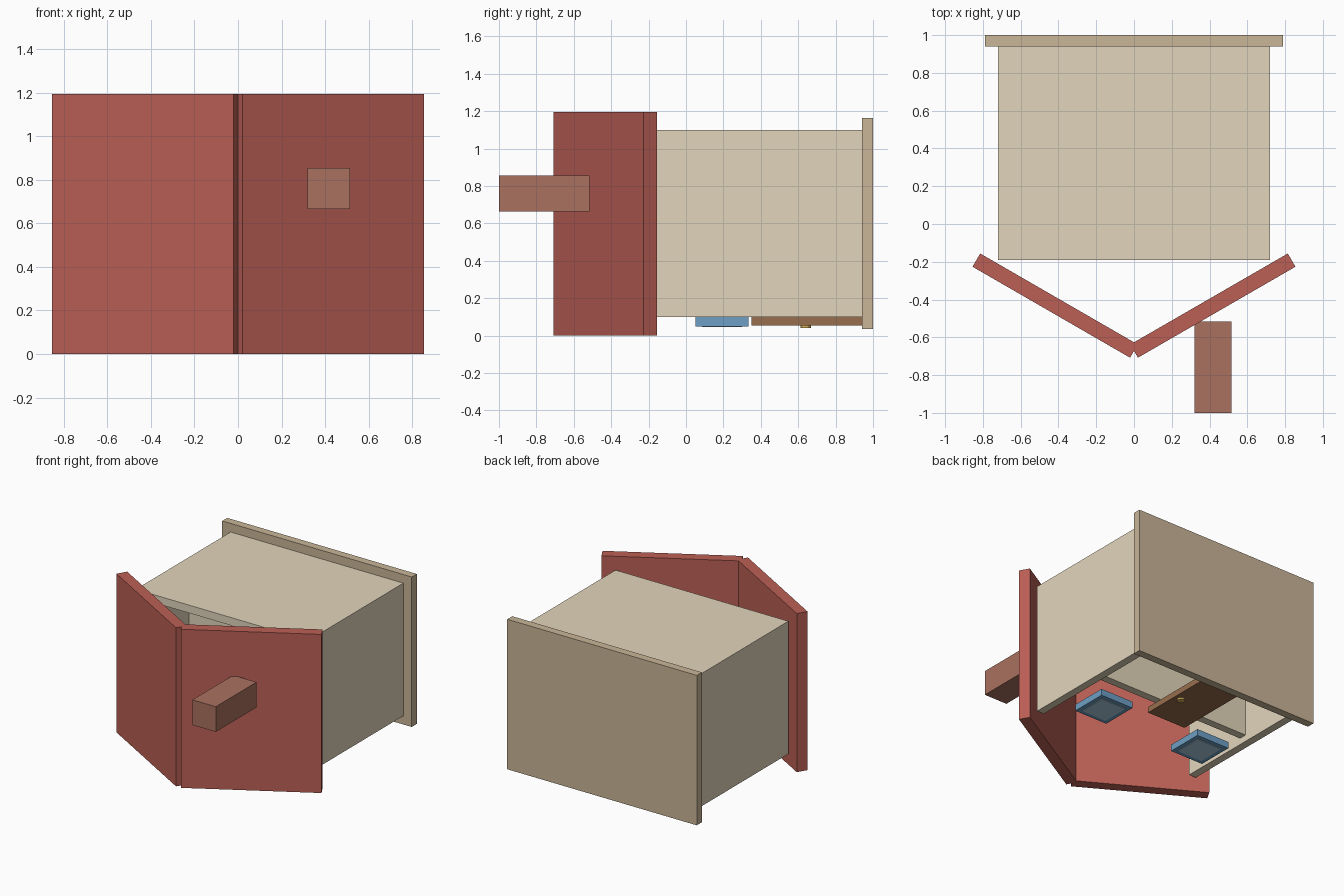
import bpy
from math import radians

if "Cube" in bpy.data.objects:
    bpy.data.objects.remove(bpy.data.objects["Cube"])


def mat(name, r, g, b):
    m = bpy.data.materials.new(name)
    m.diffuse_color = [(c / 255) ** 2.2 for c in (r, g, b)] + [1]
    m.use_nodes = True
    m.node_tree.nodes["Principled BSDF"].inputs["Base Color"].default_value = m.diffuse_color
    return m


wall_mat = mat("cream", 225, 212, 186)
base_mat = mat("tan", 200, 180, 150)
roof_mat = mat("red", 186, 96, 86)
brick_mat = mat("brick", 168, 112, 95)
door_mat = mat("brown", 150, 110, 78)
frame_mat = mat("blue", 110, 158, 195)
glass_mat = mat("pale_blue", 170, 205, 225)
brass_mat = mat("brass", 212, 175, 90)


def box(name, x, y, z, material, angle=0):
    """Box from (min, max) pairs, turned about z around its own centre."""
    centre = [(a + b) / 2 for a, b in (x, y, z)]
    bpy.ops.mesh.primitive_cube_add(size=1, location=centre, rotation=(0, 0, angle))
    ob = bpy.context.object
    ob.name = name
    ob.scale = [b - a for a, b in (x, y, z)]
    bpy.ops.object.transform_apply(location=False, rotation=False, scale=True)
    ob.data.materials.append(material)
    return ob


# House lies on its open front: roof towards -y, base slab at +y
box("base_slab", (-0.79, 0.79), (0.94, 1.0), (0.035, 1.165), base_mat)
box("back_wall", (-0.66, 0.66), (-0.19, 0.94), (1.04, 1.10), wall_mat)
box("upper_floor", (-0.66, 0.66), (0.36, 0.42), (0.15, 1.04), wall_mat)

for side, s in (("right", 1), ("left", -1)):
    # Side wall
    box(side + "_wall", sorted((s * 0.66, s * 0.72)), (-0.19, 0.94), (0.10, 1.10), wall_mat)
    # Sloping roof panel
    cx, cy, length, thick = 0.4175 * s, -0.432, 0.963, 0.081
    box(side + "_roof_panel", (cx - length / 2, cx + length / 2),
        (cy - thick / 2, cy + thick / 2), (0.0, 1.195), roof_mat, s * radians(30))
    # Window frame and glass
    wx = s * 0.435
    box(side + "_window_frame", (wx - 0.14, wx + 0.14), (0.05, 0.335), (0.05, 0.10), frame_mat)
    box(side + "_window_glass", (wx - 0.105, wx + 0.105), (0.085, 0.30), (0.045, 0.09), glass_mat)

# Chimney
box("chimney", (0.32, 0.515), (-1.0, -0.515), (0.665, 0.855), brick_mat)

# Door and knob
box("door", (-0.165, 0.165), (0.35, 0.94), (0.055, 0.10), door_mat)
bpy.ops.mesh.primitive_cylinder_add(vertices=12, radius=0.027, depth=0.03,
                                    location=(0.11, 0.64, 0.055))
knob = bpy.context.object
knob.name = "door_knob"
knob.data.materials.append(brass_mat)
